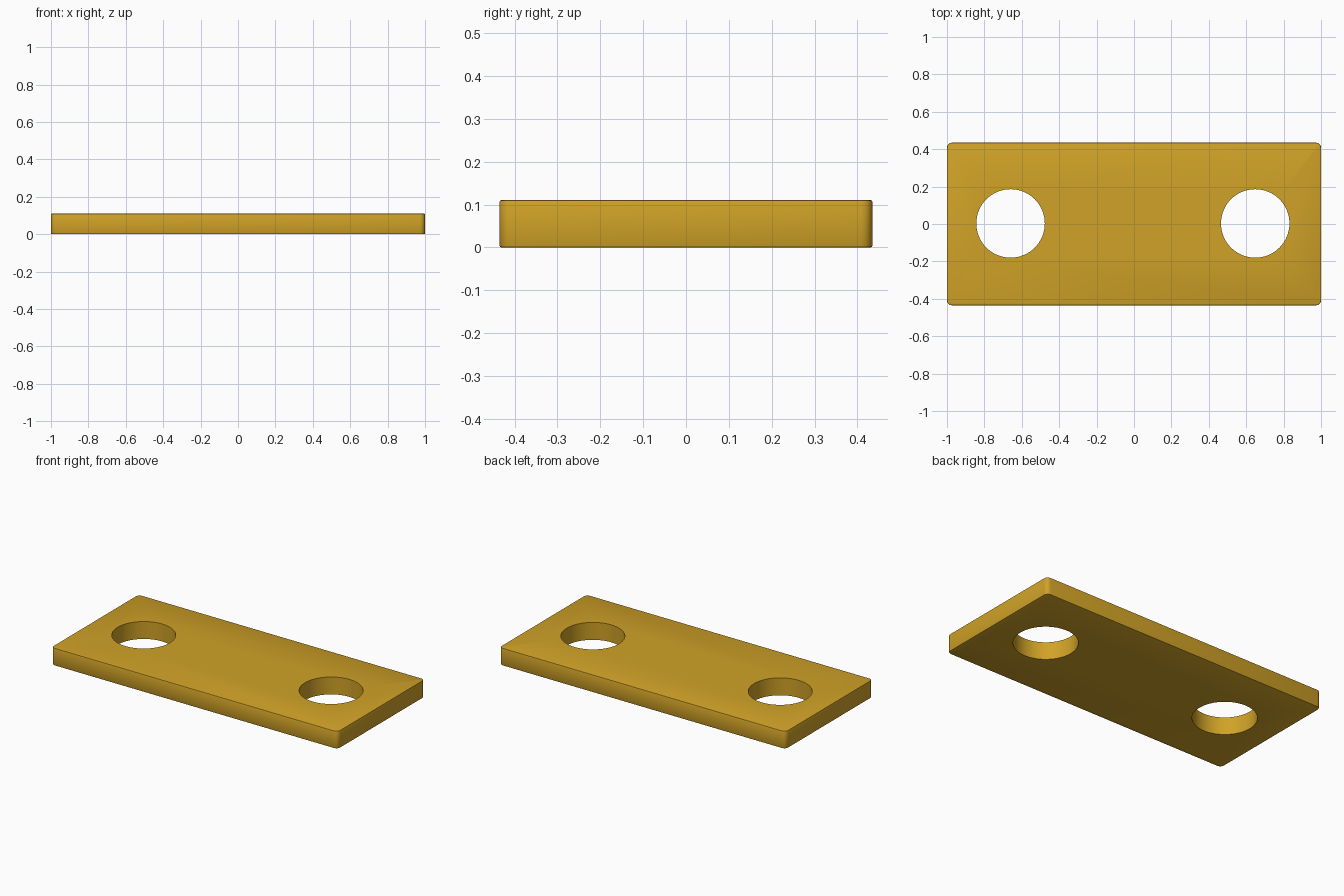
import bpy, bmesh, math

if "Cube" in bpy.data.objects:
    bpy.data.objects.remove(bpy.data.objects["Cube"])

HALF_X, HALF_Y, HEIGHT = 1.0, 0.435, 0.11
HOLE_R = 0.183
HOLES = [(-0.66, 0.003), (0.648, 0.003)]


def add_object(name, bm):
    mesh = bpy.data.meshes.new(name)
    bm.to_mesh(mesh)
    bm.free()
    obj = bpy.data.objects.new(name, mesh)
    bpy.context.collection.objects.link(obj)
    return obj


# Plate: box with rounded corners and a fine edge break on top and bottom
bm = bmesh.new()
bmesh.ops.create_cube(bm, size=1)
for v in bm.verts:
    v.co.x *= 2 * HALF_X
    v.co.y *= 2 * HALF_Y
    v.co.z = (v.co.z + 0.5) * HEIGHT
corners = [e for e in bm.edges if abs(e.verts[0].co.z - e.verts[1].co.z) > 0.05]
bmesh.ops.bevel(bm, geom=corners, offset=0.027, segments=4, profile=0.5,
                affect='EDGES')
rims = [e for e in bm.edges if abs(e.verts[0].co.z - e.verts[1].co.z) < 1e-5]
bmesh.ops.bevel(bm, geom=rims, offset=0.004, segments=2, profile=0.5,
                affect='EDGES')
plate = add_object("plate", bm)

# Two round through holes
for i, (x, y) in enumerate(HOLES):
    bm = bmesh.new()
    bmesh.ops.create_cone(bm, cap_ends=True, segments=64, radius1=HOLE_R,
                          radius2=HOLE_R, depth=0.4)
    cutter = add_object(f"hole_cutter_{i + 1}", bm)
    cutter.location = (x, y, HEIGHT / 2)
    cutter.hide_render = True
    cutter.hide_set(True)
    mod = plate.modifiers.new(f"hole_{i + 1}", 'BOOLEAN')
    mod.operation = 'DIFFERENCE'
    mod.solver = 'EXACT'
    mod.object = cutter

# Bake the holes and remove the cutters
bpy.context.view_layer.update()
graph = bpy.context.evaluated_depsgraph_get()
baked = bpy.data.meshes.new_from_object(plate.evaluated_get(graph))
plate.modifiers.clear()
plate.data = baked
for obj in [o for o in bpy.data.objects if o.name.startswith("hole_cutter")]:
    bpy.data.objects.remove(obj)

# Brass-yellow colour
brass = bpy.data.materials.new("brass_yellow")
brass.diffuse_color = (0.63, 0.36, 0.02, 1)
brass.use_nodes = True
brass.node_tree.nodes["Principled BSDF"].inputs["Base Color"].default_value = brass.diffuse_color
plate.data.materials.clear()
plate.data.materials.append(brass)

# Smooth curved walls, crisp edges
bpy.ops.object.select_all(action='DESELECT')
plate.select_set(True)
bpy.context.view_layer.objects.active = plate
bpy.ops.object.shade_smooth_by_angle(angle=math.radians(30))
